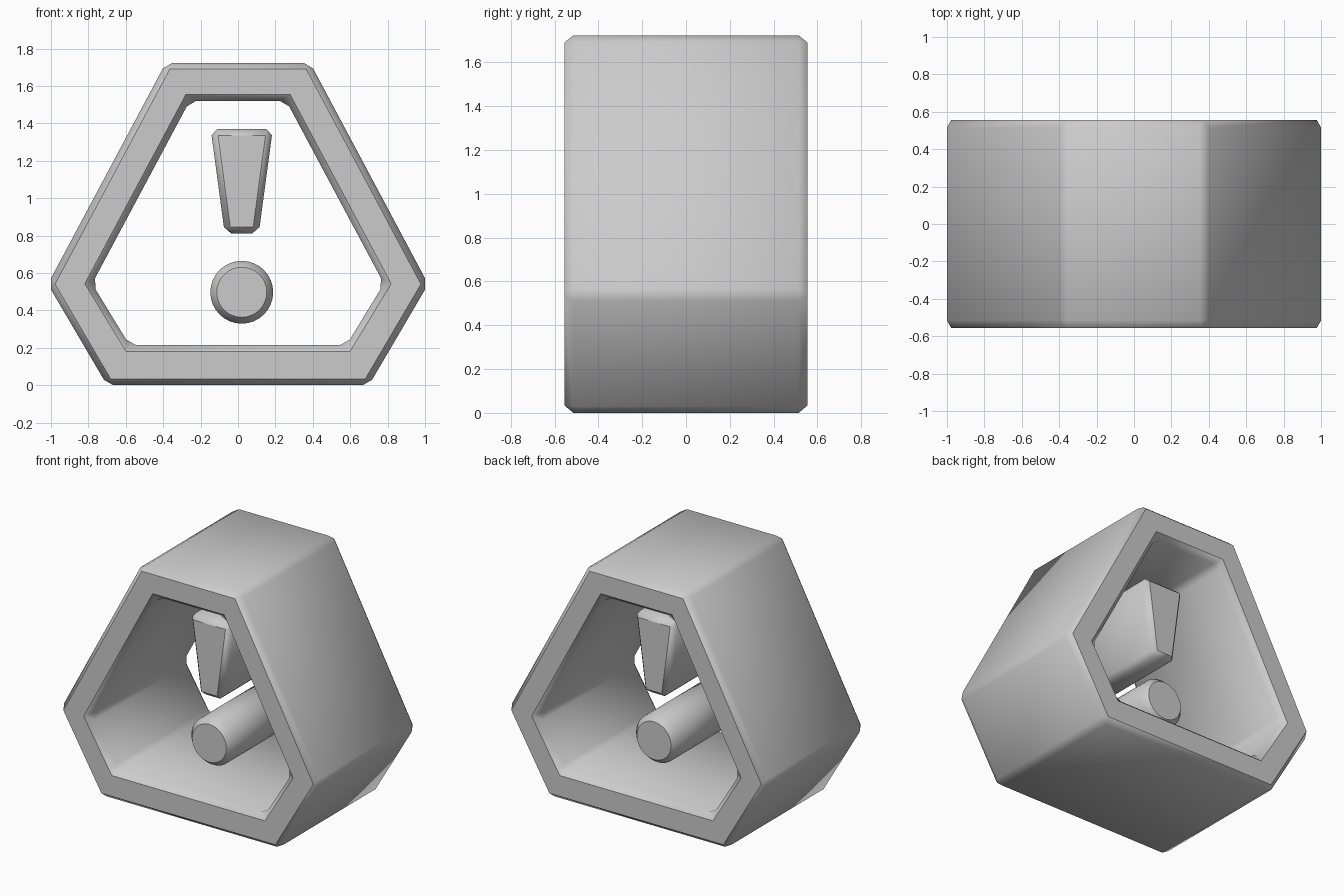
import bpy, bmesh
from math import radians, cos, sin, tau

if "Cube" in bpy.data.objects:
    bpy.data.objects.remove(bpy.data.objects["Cube"])

BEVEL = 0.034
STRETCH = 1.2      # chamfers run a little deeper along y


def finish(name, bm, loc=(0, 0, 0)):
    """Bevel every real edge, stretch in depth, shade smooth by angle."""
    bmesh.ops.recalc_face_normals(bm, faces=bm.faces)
    mesh = bpy.data.meshes.new(name)
    bm.to_mesh(mesh)
    bm.free()
    ob = bpy.data.objects.new(name, mesh)
    bpy.context.collection.objects.link(ob)
    bpy.ops.object.select_all(action='DESELECT')
    ob.select_set(True)
    bpy.context.view_layer.objects.active = ob
    bev = ob.modifiers.new("chamfer", 'BEVEL')
    bev.width, bev.segments = BEVEL, 1
    bev.limit_method, bev.angle_limit = 'ANGLE', radians(30)
    bpy.ops.object.modifier_apply(modifier=bev.name)
    ob.scale.y = STRETCH
    ob.location = loc
    bpy.ops.object.transform_apply(location=True, rotation=False, scale=True)
    bpy.ops.object.shade_smooth_by_angle(angle=radians(45))
    return ob


def mirrored(half):
    return half + [(-x, z) for x, z in reversed(half)]


def loop(bm, pts, y):
    return [bm.verts.new((x, y / STRETCH, z)) for x, z in pts]


def bridge(bm, a, b):
    n = len(a)
    for i in range(n):
        j = (i + 1) % n
        bm.faces.new((a[i], a[j], b[j], b[i]))


def prism(name, pts, y0, y1, loc=(0, 0, 0)):
    bm = bmesh.new()
    a, b = loop(bm, pts, y0), loop(bm, pts, y1)
    bridge(bm, a, b)
    bm.faces.new(a)
    bm.faces.new(b)
    return finish(name, bm, loc)


# Hollow six-sided frame
outer = mirrored([(0.386, 1.723), (1.017, 0.54), (0.70, 0.0)])
inner = mirrored([(0.258, 1.52), (0.78, 0.543), (0.58, 0.215)])
bm = bmesh.new()
rings = [loop(bm, p, y) for p, y in
         ((outer, -0.555), (outer, 0.555), (inner, 0.555), (inner, -0.555))]
for i in range(4):
    bridge(bm, rings[i], rings[(i + 1) % 4])
finish("warning_frame", bm)

# Tapered bar of the mark
prism("mark_bar", mirrored([(0.166, 1.37), (0.091, 0.812)]), -0.35, 0.33, (0.02, 0, 0))

# Round lower pin of the mark
circle = [(0.168 * cos(tau * i / 32), 0.168 * sin(tau * i / 32)) for i in range(32)]
prism("mark_dot", circle, -0.35, 0.33, (0.02, 0, 0.497))
